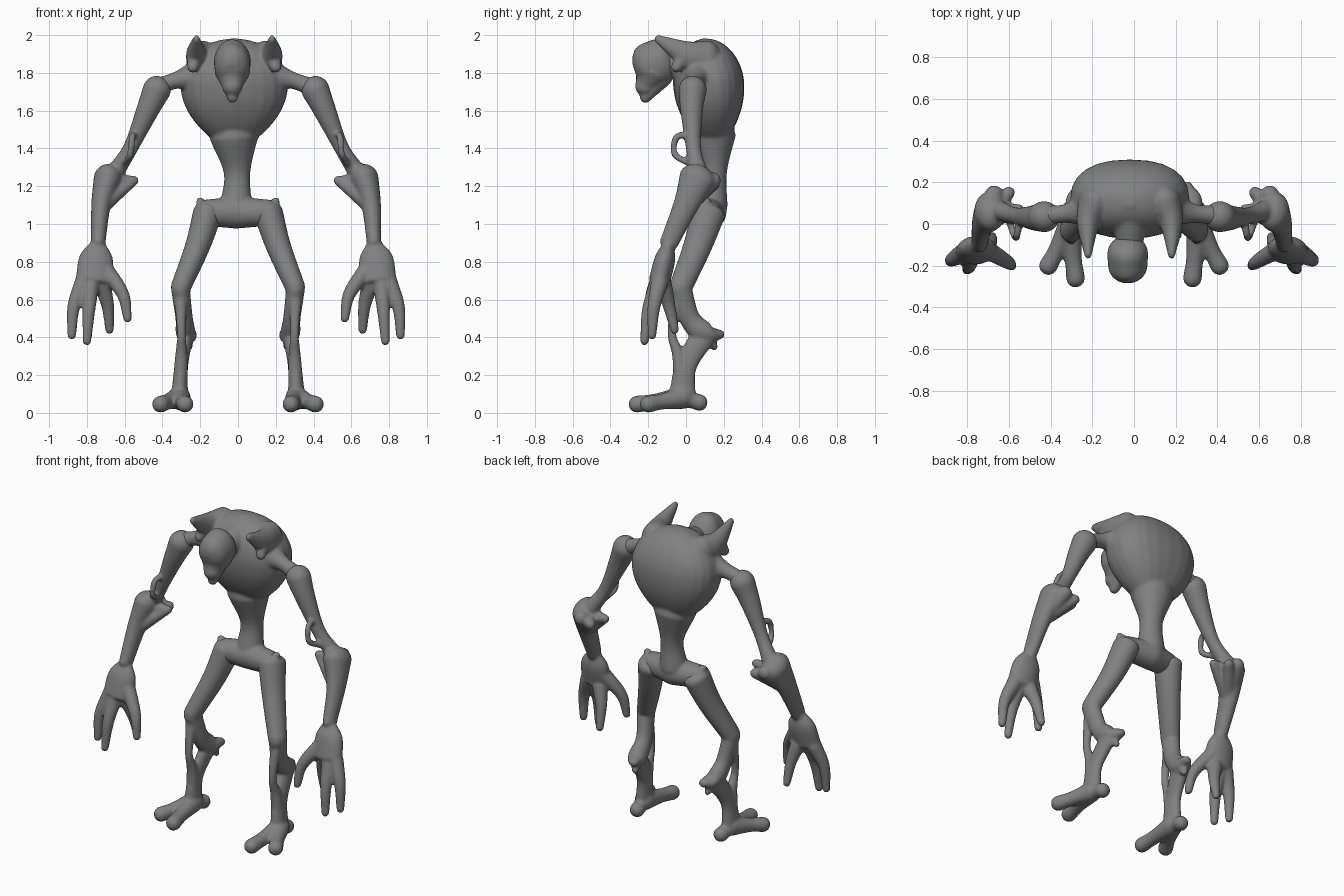
import bpy, bmesh, math
from mathutils import Vector

if "Cube" in bpy.data.objects:
    bpy.data.objects.remove(bpy.data.objects["Cube"])

GREY = (0.22, 0.22, 0.22, 1)
skin = bpy.data.materials.new("dull_grey_skin")
skin.use_nodes = True
skin.diffuse_color = GREY
skin.node_tree.nodes["Principled BSDF"].inputs["Base Color"].default_value = GREY

SIDES = 24
STEPS = 5
UPRIGHT = Vector((0, 0, 1))
BACKWARD = Vector((0, 1, 0))


def spline(before, start, end, after, t):
    """Smooth curve from start to end."""
    pull_in, pull_out = (end - before) / 2, (after - start) / 2
    straight = start.lerp(end, t)
    lean_in, lean_out = pull_in - (end - start), pull_out - (end - start)
    return straight + (lean_in * (1 - t) - lean_out * t) * t * (1 - t)


def tube(bm, joints, radii, depth=1.0, axis=BACKWARD, cap=1.0, boxy=1.0):
    """Closed tube through the joints; depth flattens or deepens it along the axis."""
    keys = [Vector((*joint, radius)) for joint, radius in zip(joints, radii)]
    keys = [keys[0] * 2 - keys[1]] + keys + [keys[-1] * 2 - keys[-2]]
    path = []
    for i in range(1, len(keys) - 2):
        path += [spline(*keys[i - 1:i + 3], step / STEPS) for step in range(STEPS)]
    path.append(keys[-2])
    sections = []
    for i, key in enumerate(path):
        ahead, behind = path[min(i + 1, len(path) - 1)], path[max(i - 1, 0)]
        sections.append((key.to_3d(), (ahead - behind).to_3d().normalized(), key.w))

    # Domed ends
    def dome(section, sign):
        centre, along, radius = section
        angles = [math.pi / 2 * step / STEPS for step in range(1, STEPS)]
        reach = along * sign * radius * cap * min(1, depth)
        return [(centre + reach * math.sin(a), along, radius * math.cos(a)) for a in angles]
    sections = dome(sections[0], -1)[::-1] + sections + dome(sections[-1], 1)

    # Outline of one ring, squared off when boxy is below one
    outline = []
    for k in range(SIDES):
        turn = math.tau * k / SIDES
        outline.append([math.copysign(abs(u) ** boxy, u) for u in (math.cos(turn), math.sin(turn))])
    rings = []
    for centre, along, radius in sections:
        deep = (axis - along * axis.dot(along)).normalized()
        wide = deep.cross(along)
        rings.append([bm.verts.new(centre + (wide * u + deep * depth * v) * radius)
                      for u, v in outline])
    for lower, upper in zip(rings, rings[1:]):
        for k in range(SIDES):
            bm.faces.new((lower[k - 1], lower[k], upper[k], upper[k - 1]))
    bm.faces.new(rings[0][::-1])
    bm.faces.new(rings[-1])


def finish(name, bm, side=1, centre=0.0):
    """Fuse the tubes of one part into a single smooth skin."""
    for vert in bm.verts:
        vert.co.x = vert.co.x * side + centre
    bmesh.ops.recalc_face_normals(bm, faces=bm.faces)
    mesh = bpy.data.meshes.new(name)
    bm.to_mesh(mesh)
    bm.free()
    mesh.materials.append(skin)
    mesh.shade_smooth()
    part = bpy.data.objects.new(name, mesh)
    bpy.context.collection.objects.link(part)
    remesh = part.modifiers.new("fuse", "REMESH")
    remesh.mode = "VOXEL"
    remesh.voxel_size = 0.009
    remesh.use_smooth_shade = True
    smooth = part.modifiers.new("relax", "SMOOTH")
    smooth.iterations = 5


def build_torso():
    bm = bmesh.new()
    # Egg-shaped rib cage, tapering to the waist
    spine, girths = [], []
    for step in range(-8, 9):
        angle = math.pi / 2 * step / 8.5
        rise, spread = math.sin(angle), math.cos(angle)
        spine.append((0, .12 - .03 * rise, 1.74 + rise * (.24 if rise > 0 else .36)))
        girths.append(.285 * spread ** (1 if rise > 0 else 1.7))
    tube(bm, spine, girths, depth=.66, cap=.2, boxy=.85)
    # Waist and pelvis
    tailbone, waist, ribs = (.01, .14, 1.1), (.015, .15, 1.27), (0, .14, 1.46)
    tube(bm, (tailbone, waist, ribs), (.085, .07, .13), depth=.95)
    neck_root, throat, nape = (0, .06, 1.86), (0, -.06, 1.85), (0, -.13, 1.83)
    tube(bm, (neck_root, throat, nape), (.1, .07, .06), axis=UPRIGHT)
    for side in (1, -1):
        # Hip bridge, forward horns and collar bones
        tube(bm, ((.01, .13, 1.06), (.015 + side * .16, .11, 1.06)), (.085, .07))
        horn = (side * .17, .1, 1.87), (side * .2, 0, 1.9), (side * .2, -.15, 1.98)
        tube(bm, horn, (.08, .055, .017), depth=1.3, axis=UPRIGHT)
        tube(bm, (horn[1], (side * .22, -.05, 1.83)), (.05, .03), axis=UPRIGHT)
        collar = (side * .2, .07, 1.78), (side * .31, .05, 1.76), (side * .42, .04, 1.72)
        tube(bm, collar, (.09, .045, .05))
    finish("torso", bm, centre=-.02)


def build_head():
    bm = bmesh.new()
    crown, brow = (0, -.14, 1.86), (0, -.2, 1.84)
    cheek, muzzle = (0, -.18, 1.8), (0, -.215, 1.73)
    jaw, chin = (0, -.13, 1.78), (0, -.215, 1.67)
    tube(bm, (crown, brow), (.098, .095), depth=1.25, axis=UPRIGHT, cap=.85)
    tube(bm, (cheek, muzzle), (.095, .055))
    tube(bm, (jaw, chin), (.06, .03))
    finish("head", bm, centre=-.03)


def build_arm(name, side):
    bm = bmesh.new()
    shoulder, biceps = (.42, .035, 1.71), (.47, .03, 1.6)
    thin, elbow = (.56, .04, 1.4), (.65, .07, 1.26)
    tube(bm, (shoulder, biceps, thin, elbow), (.075, .06, .04, .05))
    forearm, wrist, knuckles = (.715, 0, 1.1), (.73, -.09, .9), (.755, -.14, .7)
    tube(bm, ((.68, .06, 1.24), forearm, wrist), (.075, .052, .038), depth=1.3)
    tube(bm, (wrist, (.74, -.11, .82), knuckles), (.04, .09, .095), depth=.6, cap=.4)
    # Elbow flare: back corner, back ridge and inner spur, each webbed to the forearm
    for spur, size in (((.66, .14, 1.23), .045), ((.59, .15, 1.21), .03), ((.54, .07, 1.23), .025)):
        for root in ((.67, .06, 1.22), forearm):
            tube(bm, (root, spur), (.05, size), axis=UPRIGHT)
    # Bone hook above the elbow
    hook = (.54, .02, 1.47), (.55, -.05, 1.46), (.56, -.06, 1.37), (.59, .02, 1.32)
    tube(bm, hook, [.018] * len(hook), axis=UPRIGHT)
    # Thumb and three fingers, each from palm to tip
    for root, middle, tip in (
            ((.7, -.12, .77), (.6, -.18, .63), (.575, -.2, .5)),
            ((.71, -.12, .68), (.68, -.09, .57), (.67, -.06, .44)),
            ((.77, -.15, .68), (.78, -.2, .54), (.79, -.22, .38)),
            ((.81, -.14, .69), (.86, -.17, .56), (.87, -.18, .41))):
        tube(bm, (root, middle, tip), (.046, .034, .023))
    finish(name, bm, side, centre=-.01)


def build_leg(name, side):
    bm = bmesh.new()
    hip, thigh, knee = (.16, .12, 1.06), (.215, .06, .88), (.305, -.03, .66)
    hock, spur = (.275, .1, .42), (.25, .18, .415)
    shin, ankle = (.3, 0, .25), (.31, -.02, .08)
    tube(bm, (hip, thigh, knee), (.078, .066, .053), depth=1.15, cap=.6)
    tube(bm, (hip, (.2, .11, 1.12)), (.06, .022))
    # Swept back calf with its spurs
    tube(bm, (knee, (.285, .02, .5), hock, spur), (.05, .046, .052, .025), depth=1.2)
    tube(bm, (hock, (.26, .15, .35)), (.045, .02), axis=UPRIGHT)
    # Back shin bone and thin front bone
    tube(bm, (hock, shin, ankle), (.042, .036, .045), depth=1.6, cap=.5)
    tube(bm, (knee, (.3, -.075, .43), (.3, -.04, .3), ankle), (.04, .023, .033, .045))
    # Two splayed toes and heel knob
    for tip in ((.28, -.26, .046), (.41, -.2, .046), (.3, .07, .055)):
        middle = Vector(ankle).lerp(Vector(tip), .6)
        tube(bm, (ankle, middle, tip), (.06, .042, .045), axis=UPRIGHT)
    finish(name, bm, side)


build_torso()
build_head()
for word, side in (("left", 1), ("right", -1)):
    build_arm(word + "_arm", side)
    build_leg(word + "_leg", side)
